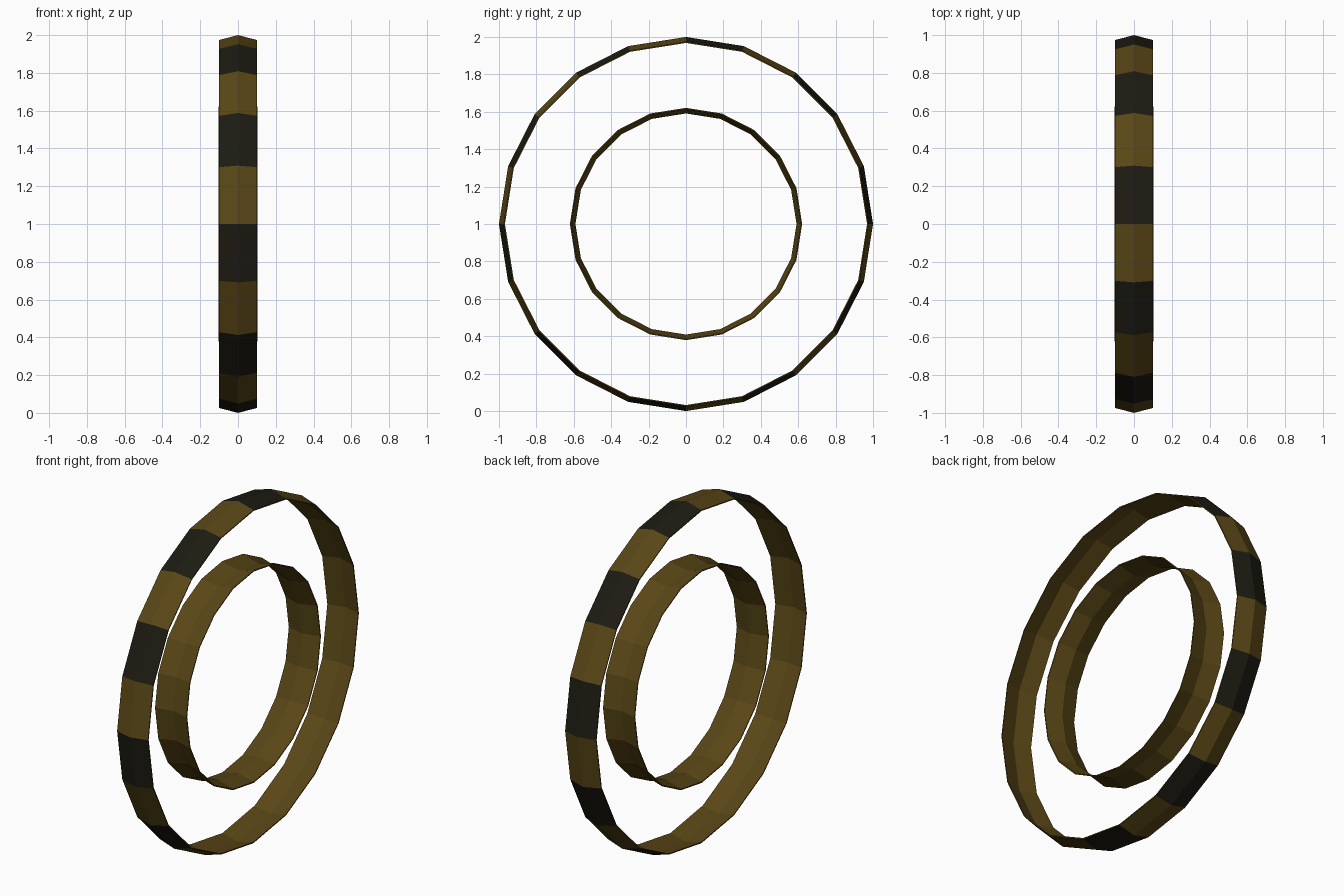
import bpy, bmesh, math

if "Cube" in bpy.data.objects:
    bpy.data.objects.remove(bpy.data.objects["Cube"])

SIDES = 20


def material(name, color):
    m = bpy.data.materials.new(name)
    m.diffuse_color = color
    m.use_nodes = True
    m.node_tree.nodes["Principled BSDF"].inputs["Base Color"].default_value = m.diffuse_color
    return m


bronze = material("bronze", (0.10, 0.062, 0.008, 1))
black = material("black", (0.012, 0.011, 0.006, 1))


def ring(name, profile, dark_edges=()):
    """Sweep a closed (x, radius) profile round the x axis, flat faced.
    Profile edges in dark_edges get every second segment black."""
    bm = bmesh.new()
    loops = []
    for i in range(SIDES):
        a = 2 * math.pi * i / SIDES
        loops.append([bm.verts.new((x, r * math.sin(a), 1 + r * math.cos(a)))
                      for x, r in profile])
    n = len(profile)
    for i in range(SIDES):
        p, q = loops[i], loops[(i + 1) % SIDES]
        for j in range(n):
            k = (j + 1) % n
            f = bm.faces.new((p[j], p[k], q[k], q[j]))
            f.material_index = 1 if j in dark_edges and i % 2 == 0 else 0
    bmesh.ops.recalc_face_normals(bm, faces=bm.faces)
    me = bpy.data.meshes.new(name)
    bm.to_mesh(me)
    bm.free()
    me.materials.append(bronze)
    me.materials.append(black)
    ob = bpy.data.objects.new(name, me)
    bpy.context.collection.objects.link(ob)
    return ob


# Outer band: ridge outward at the middle, alternating colours outside
ring("outer_band",
     [(-0.1, 0.974), (0, 1.0), (0.1, 0.974),
      (0.1, 0.968), (0, 0.994), (-0.1, 0.968)],
     dark_edges=(0, 1))

# Inner band: waisted inward at the middle, plain
ring("inner_band",
     [(-0.102, 0.621), (0, 0.597), (0.102, 0.621),
      (0.102, 0.615), (0, 0.591), (-0.102, 0.615)])
